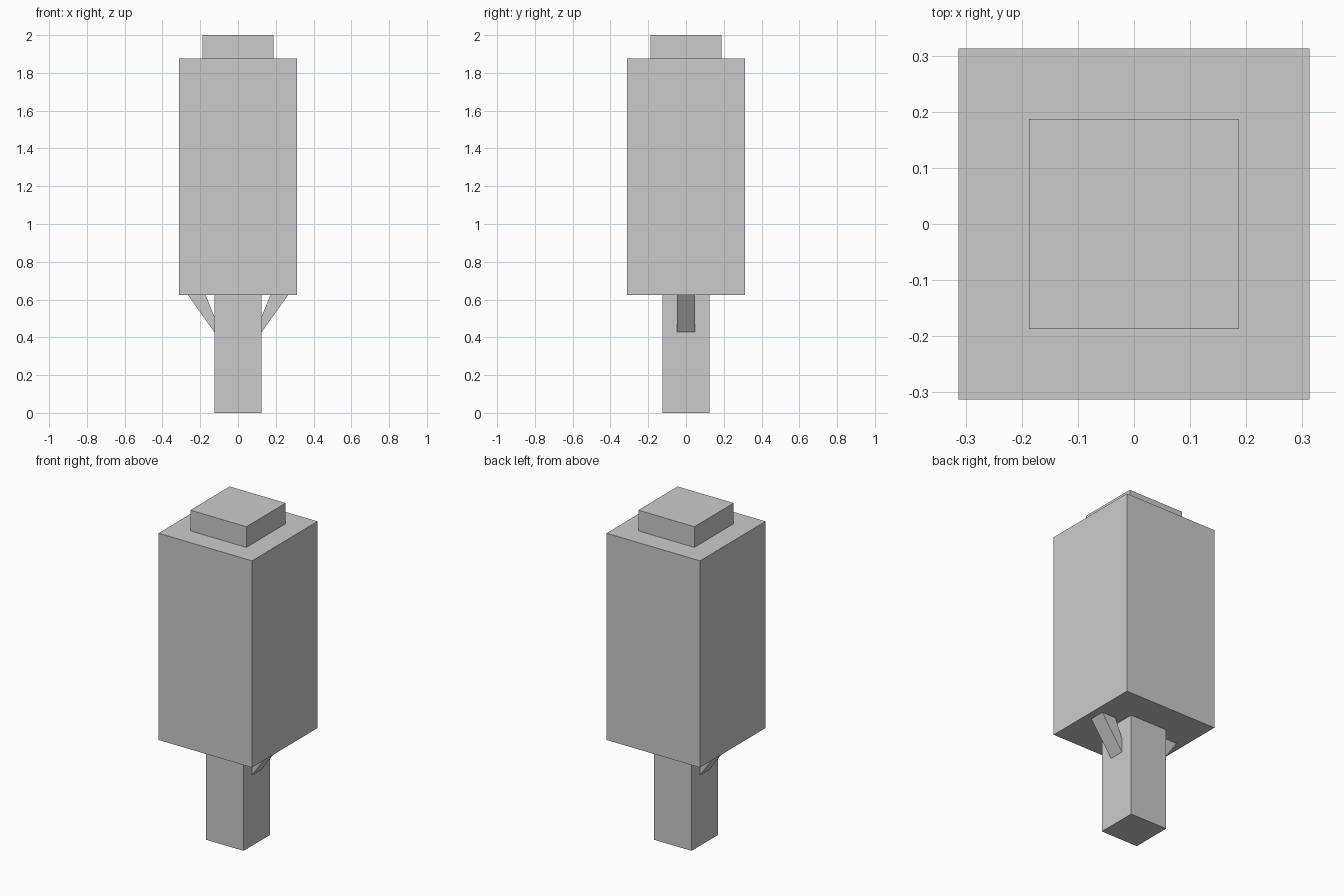
import bpy

if "Cube" in bpy.data.objects:
    bpy.data.objects.remove(bpy.data.objects["Cube"])


def prism(name, profile, y0, y1):
    """Extrude an x-z profile along y into a closed solid."""
    n = len(profile)
    verts = [(x, y, z) for y in (y0, y1) for x, z in profile]
    faces = [tuple(range(n)), tuple(reversed(range(n, 2 * n)))]
    faces += [((i + 1) % n, i, n + i, n + (i + 1) % n) for i in range(n)]
    # Mirrored (clockwise) profiles need their faces turned outward
    area = sum(profile[i][0] * profile[(i + 1) % n][1]
               - profile[(i + 1) % n][0] * profile[i][1] for i in range(n))
    if area < 0:
        faces = [f[::-1] for f in faces]
    mesh = bpy.data.meshes.new(name)
    mesh.from_pydata(verts, [], faces)
    obj = bpy.data.objects.new(name, mesh)
    bpy.context.collection.objects.link(obj)
    return obj


def block(name, half, z0, z1):
    """Square block centred on the z axis."""
    return prism(name, [(-half, z0), (half, z0), (half, z1), (-half, z1)], -half, half)


# Stacked square blocks
block("post", 0.125, 0.0, 0.625)
block("body", 0.3125, 0.625, 1.875)
block("cap", 0.1875, 1.875, 2.0)

# Slanted braces between post and body
brace = [(0.125, 0.427), (0.266, 0.625), (0.172, 0.625), (0.125, 0.51)]
for side, label in ((-1, "left"), (1, "right")):
    prism(f"{label}_brace", [(side * x, z) for x, z in brace], -0.047, 0.047)
